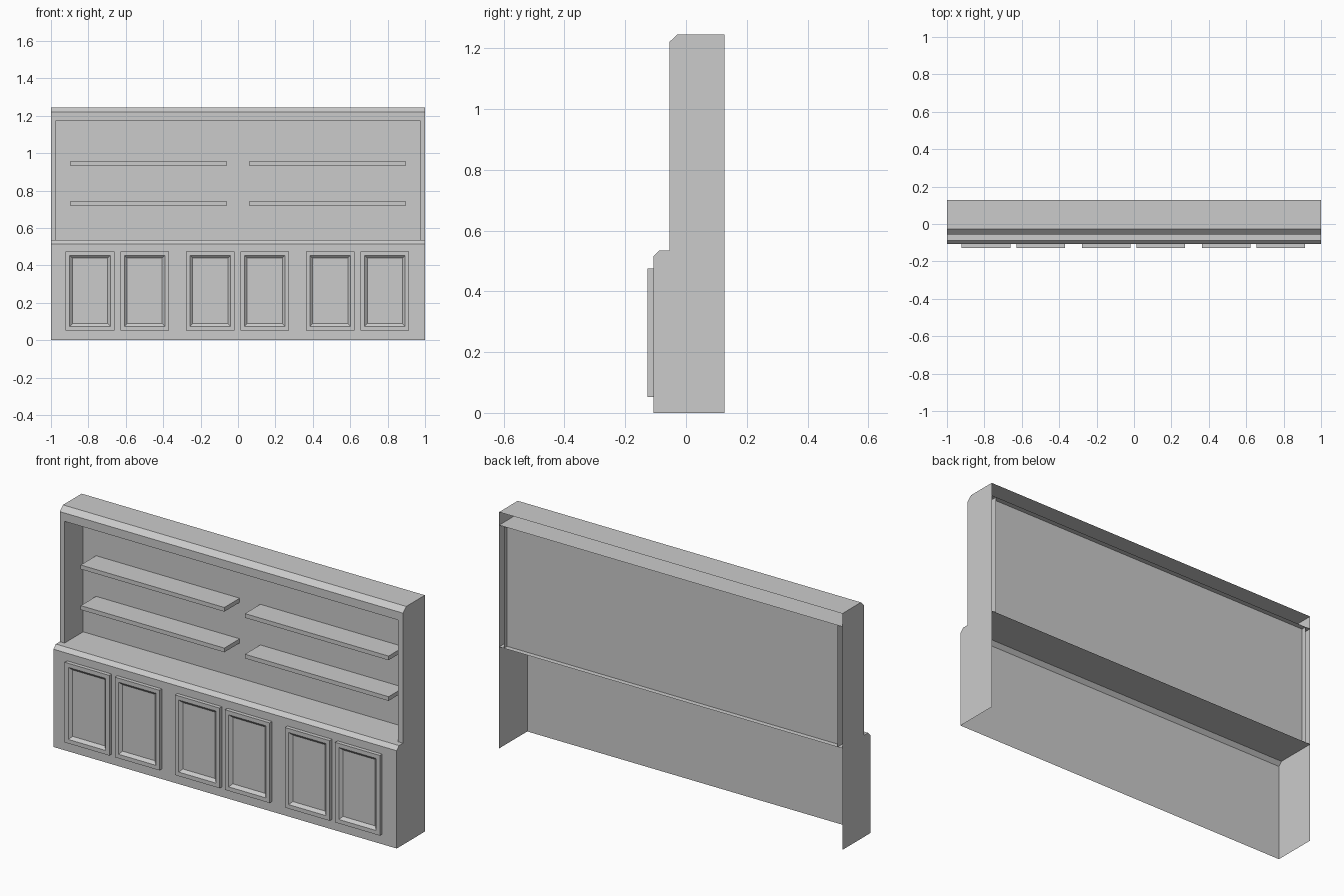
import bpy, bmesh

if "Cube" in bpy.data.objects:
    bpy.data.objects.remove(bpy.data.objects["Cube"])

B = 0.127           # back plane
F = -0.055          # upper front plane
NX, NT = 0.972, 1.176   # niche half width and top
CT = 0.535          # counter height


def finish(bm, name, recalc=False):
    bmesh.ops.remove_doubles(bm, verts=bm.verts, dist=1e-5)
    if recalc:
        bmesh.ops.recalc_face_normals(bm, faces=bm.faces)
    me = bpy.data.meshes.new(name)
    bm.to_mesh(me)
    bm.free()
    ob = bpy.data.objects.new(name, me)
    bpy.context.collection.objects.link(ob)
    return ob


def face(bm, pts):
    return bm.faces.new([bm.verts.new(p) for p in pts])


def rect_front(bm, x0, x1, z0, z1, y):
    face(bm, [(x0, y, z0), (x1, y, z0), (x1, y, z1), (x0, y, z1)])


def box(bm, x0, x1, y0, y1, z0, z1):
    vs = bmesh.ops.create_cube(bm, size=1)["verts"]
    bmesh.ops.scale(bm, vec=(x1 - x0, y1 - y0, z1 - z0), verts=vs)
    bmesh.ops.translate(bm, vec=((x0 + x1) / 2, (y0 + y1) / 2, (z0 + z1) / 2), verts=vs)


# carcass: thin shell, open at back and bottom
profile = [(-0.107, 0), (-0.107, 0.515), (-0.088, CT), (F, CT),
           (F, 1.22), (-0.028, 1.245), (B, 1.245)]
bm = bmesh.new()
for (y0, z0), (y1, z1) in zip(profile, profile[1:]):
    if y0 == y1 == F:
        continue        # this stretch becomes the niche frame
    face(bm, [(-1, y0, z0), (1, y0, z0), (1, y1, z1), (-1, y1, z1)])
side = profile + [(B, 0)]
face(bm, [(1, y, z) for y, z in reversed(side)])
face(bm, [(-1, y, z) for y, z in side])
# niche frame and counter top running to the back
rect_front(bm, -1, -NX, CT, 1.22, F)
rect_front(bm, NX, 1, CT, 1.22, F)
rect_front(bm, -NX, NX, NT, 1.22, F)
face(bm, [(-1, F, CT), (1, F, CT), (1, B, CT), (-1, B, CT)])
finish(bm, "cabinet_carcass")

# niche lining: ceiling, side walls and recessed back panel
bm = bmesh.new()
face(bm, [(-1, F, NT), (-1, B, NT), (1, B, NT), (1, F, NT)])
face(bm, [(-NX, F, CT), (-NX, B, CT), (-NX, B, NT), (-NX, F, NT)])
face(bm, [(NX, F, CT), (NX, F, NT), (NX, B, NT), (NX, B, CT)])
rect_front(bm, -NX, NX, CT, NT, 0.10)
finish(bm, "niche_lining")

# shelves, mirrored left and right
bm = bmesh.new()
for z in (0.720, 0.934):
    box(bm, 0.06, 0.897, -0.028, 0.10, z, z + 0.022)
shelves = finish(bm, "shelves")
shelves.modifiers.new("mirror", 'MIRROR').use_axis = (True, False, False)

# doors with a sunken, sloped centre panel
for i, x in enumerate((-0.791, -0.499, -0.148, 0.143, 0.493, 0.785)):
    bm = bmesh.new()
    box(bm, x - 0.13, x + 0.13, -0.127, -0.107, 0.053, 0.475)
    bm.faces.ensure_lookup_table()
    front = min(bm.faces, key=lambda f: f.calc_center_median().y)
    bm.normal_update()
    bmesh.ops.inset_region(bm, faces=[front], thickness=0.03)
    bmesh.ops.inset_region(bm, faces=[front], thickness=0.021, depth=-0.014)
    finish(bm, f"door_{i + 1}", recalc=True)
